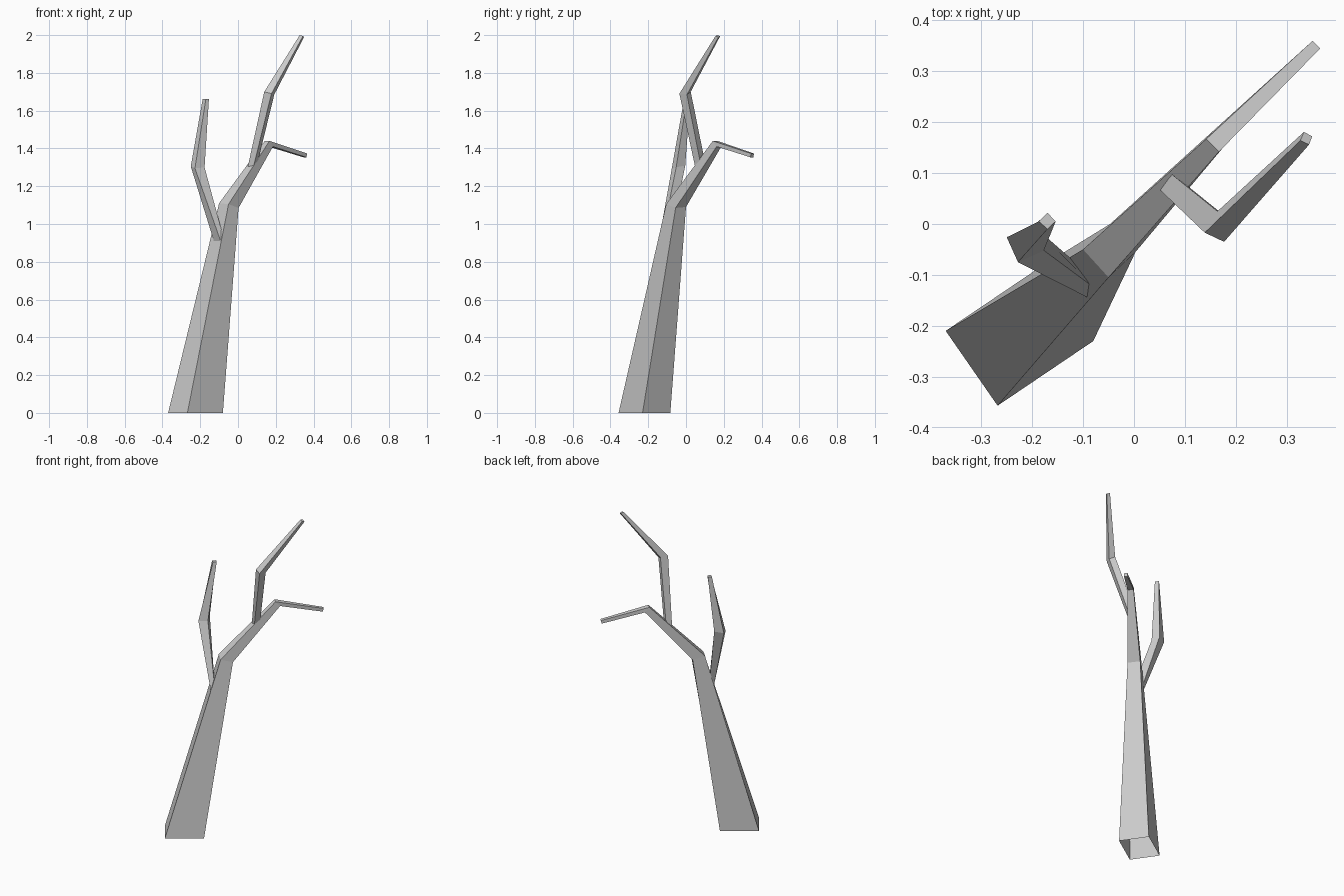
import bpy


def tapered_limb(name, rings):
    """Low-poly limb: four-sided rings joined by flat faces, open root, capped tip."""
    verts = [v for ring in rings for v in ring]
    faces = []
    for r in range(len(rings) - 1):
        a, b = 4 * r, 4 * (r + 1)
        for i in range(4):
            j = (i + 1) % 4
            faces.append((a + i, a + j, b + j, b + i))
    faces.append(tuple(range(len(verts) - 4, len(verts))))
    mesh = bpy.data.meshes.new(name)
    mesh.from_pydata(verts, [], faces)
    mesh.update()
    obj = bpy.data.objects.new(name, mesh)
    bpy.context.collection.objects.link(obj)
    return obj


# Leaning trunk that bends over into a drooping end
tapered_limb("trunk", [
    [(-0.37, -0.21, 0), (-0.268, -0.357, 0), (-0.08, -0.23, 0), (-0.182, -0.083, 0)],
    [(-0.10, -0.05, 1.11), (-0.05, -0.105, 1.105), (0.003, -0.055, 1.085), (-0.047, 0.0, 1.09)],
    [(0.142, 0.167, 1.44), (0.167, 0.142, 1.44), (0.185, 0.162, 1.41), (0.16, 0.187, 1.41)],
    [(0.351, 0.36, 1.373), (0.366, 0.345, 1.373), (0.362, 0.341, 1.353), (0.347, 0.356, 1.353)],
])

# Lower branch on the left side
tapered_limb("left_branch", [
    [(-0.128, -0.10, 0.91), (-0.092, -0.144, 0.91), (-0.077, -0.126, 0.93), (-0.11, -0.08, 0.93)],
    [(-0.25, -0.026, 1.305), (-0.228, -0.075, 1.295), (-0.177, -0.052, 1.30), (-0.197, -0.004, 1.31)],
    [(-0.187, 0.005, 1.662), (-0.17, -0.01, 1.662), (-0.154, 0.005, 1.662), (-0.17, 0.022, 1.662)],
])

# Upper branch reaching the full height
tapered_limb("upper_branch", [
    [(0.05, 0.068, 1.295), (0.08, 0.05, 1.295), (0.105, 0.075, 1.33), (0.075, 0.097, 1.345)],
    [(0.139, -0.017, 1.70), (0.177, -0.035, 1.69), (0.192, 0.005, 1.685), (0.164, 0.025, 1.70)],
    [(0.327, 0.164, 2.0), (0.344, 0.156, 1.995), (0.35, 0.172, 1.99), (0.334, 0.181, 1.995)],
])
